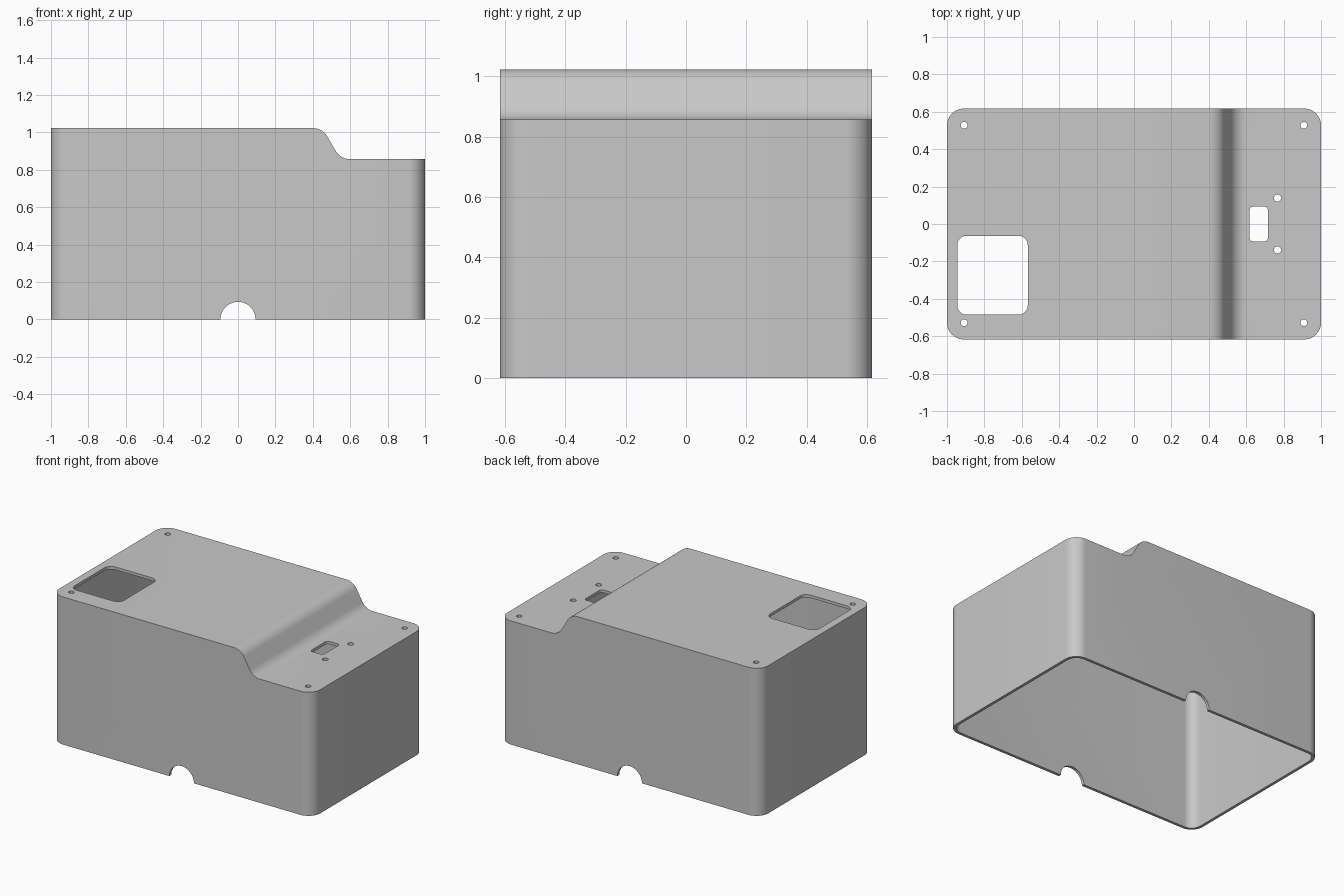
import bpy, bmesh, math
from mathutils import Vector, Matrix

if "Cube" in bpy.data.objects:
    bpy.data.objects.remove(bpy.data.objects["Cube"], do_unlink=True)

HALF_Y, HIGH, LOW = 0.617, 1.023, 0.857
WALL, CORNER, FILLET = 0.02, 0.09, 0.09
SLOPE_TOP = 0.452
SLOPE_BOTTOM = SLOPE_TOP + (HIGH - LOW) / math.tan(math.radians(60))

grey = bpy.data.materials.new("plain grey")
grey.use_nodes = True
colour = (0.58, 0.58, 0.58, 1)
grey.diffuse_color = colour
grey.node_tree.nodes["Principled BSDF"].inputs["Base Color"].default_value = colour


def rounded(corners, steps=12):
    """Round each (x, y, radius) corner of a polygon with a tangent arc."""
    out = []
    for i, (x, y, r) in enumerate(corners):
        p = Vector((x, y))
        if r == 0:
            out.append(p)
            continue
        a = (Vector(corners[i - 1][:2]) - p).normalized()
        b = (Vector(corners[(i + 1) % len(corners)][:2]) - p).normalized()
        half = a.angle(b) / 2
        centre = p + (a + b).normalized() * r / math.sin(half)
        start = p + a * r / math.tan(half) - centre
        end = p + b * r / math.tan(half) - centre
        turn = math.atan2(start.x * end.y - start.y * end.x, start.dot(end))
        for k in range(steps + 1):
            out.append(centre + Matrix.Rotation(turn * k / steps, 2) @ start)
    return out


def prism(name, outline, low, high, along_y=False):
    """Extrude an outline along z, or an xz outline along y."""
    bm = bmesh.new()
    place = (lambda p, d: (p.x, d, p.y)) if along_y else (lambda p, d: (p.x, p.y, d))
    face = bm.faces.new([bm.verts.new(place(p, low)) for p in outline])
    ext = bmesh.ops.extrude_face_region(bm, geom=[face])
    move = (0, high - low, 0) if along_y else (0, 0, high - low)
    bmesh.ops.translate(bm, vec=move,
                        verts=[v for v in ext["geom"] if isinstance(v, bmesh.types.BMVert)])
    bmesh.ops.recalc_face_normals(bm, faces=bm.faces)
    mesh = bpy.data.meshes.new(name)
    bm.to_mesh(mesh)
    bm.free()
    mesh.materials.append(grey)
    obj = bpy.data.objects.new(name, mesh)
    bpy.context.collection.objects.link(obj)
    return obj


def combine(target, tool, operation):
    """Apply a boolean and remove its tool."""
    mod = target.modifiers.new("cut", 'BOOLEAN')
    mod.operation, mod.solver, mod.object = operation, 'EXACT', tool
    bpy.context.view_layer.update()
    result = target.evaluated_get(bpy.context.evaluated_depsgraph_get())
    mesh = bpy.data.meshes.new_from_object(result)
    target.modifiers.clear()
    target.data = mesh
    bpy.data.objects.remove(tool, do_unlink=True)


def rectangle(x0, x1, y0, y1, r):
    return rounded([(x0, y0, r), (x1, y0, r), (x1, y1, r), (x0, y1, r)])


def circle(x, y, r, n=32):
    return [Vector((x + r * math.cos(math.tau * i / n), y + r * math.sin(math.tau * i / n)))
            for i in range(n)]


def stepped_body(name, inset, floor):
    """Rounded block with the sloped step, shrunk by inset."""
    shift = inset * math.tan(math.radians(30))
    side = rounded([(-2, floor, 0), (2, floor, 0), (2, LOW - inset, 0),
                    (SLOPE_BOTTOM - shift, LOW - inset, FILLET + inset),
                    (SLOPE_TOP - shift, HIGH - inset, FILLET - inset),
                    (-2, HIGH - inset, 0)])
    x, y = 1 - inset, HALF_Y - inset
    body = prism(name, rectangle(-x, x, -y, y, CORNER - inset), -1, 2)
    combine(body, prism("side_profile", side, -1, 1, True), 'INTERSECT')
    return body


# Hollow shell, open at the bottom
cover = stepped_body("enclosure_cover", 0, 0)
combine(cover, stepped_body("cavity", WALL, -0.2), 'DIFFERENCE')

# Cable notches through front and back walls
combine(cover, prism("cable_notch", circle(0, 0, 0.094, 48), -1, 1, True), 'DIFFERENCE')

# Display window, switch slot and screw holes through the top
openings = [rectangle(-0.945, -0.568, -0.485, -0.063, 0.05),
            rectangle(0.618, 0.716, -0.093, 0.093, 0.02)]
for s in (-1, 1):
    openings.append(circle(0.767, 0.139 * s, 0.019))
    openings += [circle(x, 0.528 * s, 0.018) for x in (-0.908, 0.908)]
for outline in openings:
    combine(cover, prism("opening", outline, 0.7, 1.3), 'DIFFERENCE')

# Smooth the curved corners, keep the rims sharp
bpy.ops.object.select_all(action='DESELECT')
cover.select_set(True)
bpy.context.view_layer.objects.active = cover
bpy.ops.object.shade_smooth_by_angle(angle=math.radians(25))
